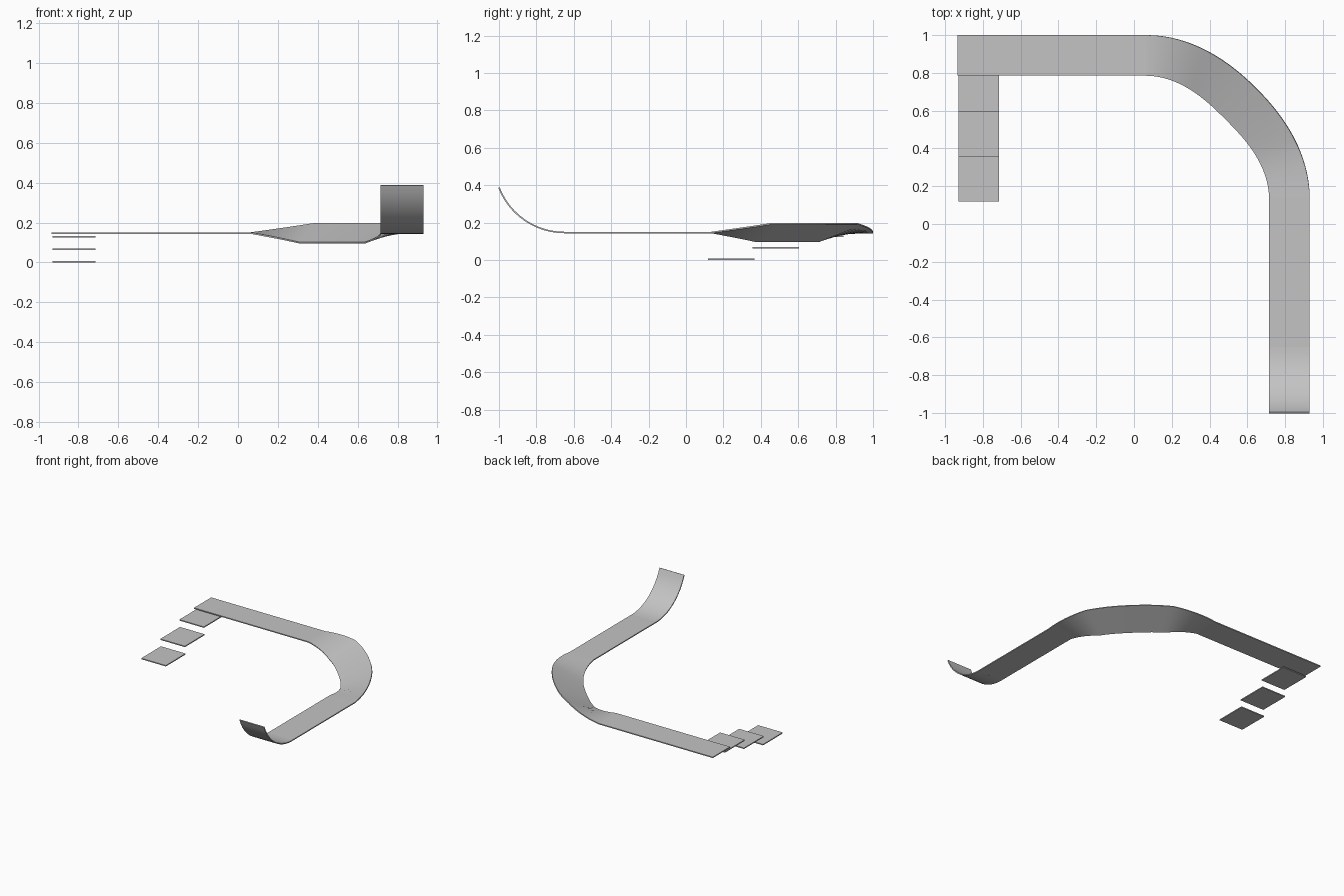
import bpy, bmesh, math
from mathutils import Vector

cube = bpy.data.objects.get("Cube")
if cube:
    bpy.data.objects.remove(cube, do_unlink=True)

GREY = bpy.data.materials.new("plain grey")
GREY.use_nodes = True
colour = (0.55, 0.55, 0.55, 1)
GREY.diffuse_color = colour
GREY.node_tree.nodes["Principled BSDF"].inputs["Base Color"].default_value = colour

THICK = 0.008
LEVEL = 0.147            # height of the flat track
X_IN, X_OUT = 0.715, 0.93
Y_IN, Y_OUT = 0.785, 1.0
CX, CY = 0.065, 0.135    # centre of the corner


def ribbon(name, stations):
    """Thin smooth strip through pairs of (inner, outer) edge points."""
    bm = bmesh.new()
    rows = [[bm.verts.new(p) for p in pair] for pair in stations]
    for (a, b), (c, d) in zip(rows, rows[1:]):
        bm.faces.new((a, b, d, c))
    bmesh.ops.recalc_face_normals(bm, faces=bm.faces)
    mesh = bpy.data.meshes.new(name)
    bm.to_mesh(mesh)
    bm.free()
    mesh.materials.append(GREY)
    obj = bpy.data.objects.new(name, mesh)
    bpy.context.collection.objects.link(obj)
    bpy.ops.object.select_all(action='DESELECT')
    bpy.context.view_layer.objects.active = obj
    obj.select_set(True)
    solid = obj.modifiers.new("thickness", 'SOLIDIFY')
    solid.thickness = THICK
    solid.offset = 0
    bpy.ops.object.modifier_apply(modifier=solid.name)
    bpy.ops.object.shade_smooth_by_angle()
    return obj


def across_x(x0, x1, y, z):
    return Vector((x0, y, z)), Vector((x1, y, z))


# Curled launch ramp: a circular arc tangent to the flat track
RADIUS, RAMP_Y, SWEEP = 0.375, -0.65, math.radians(69)
ramp = []
for i in range(13):
    a = SWEEP * (1 - i / 12)
    ramp.append(across_x(X_IN, X_OUT, RAMP_Y - RADIUS * math.sin(a),
                         LEVEL + RADIUS * (1 - math.cos(a))))
ribbon("launch_ramp", ramp)

# Side straight
ribbon("side_straight", [across_x(X_IN, X_OUT, y, LEVEL) for y in (RAMP_Y, CY)])


# Banked corner: twists up, holds the bank, then twists back
def corner_station(t):
    s = 1 - abs(2 * t - 1)
    pull = s * s * (3 - 2 * s)
    bank = 0.0475 * min(1, 2 * s)
    a = t * math.pi / 2
    pair = []
    for r, dip, side in ((0.65, 0.056, -1), (0.865, 0.041, 1)):
        r -= dip * pull
        pair.append(Vector((CX + r * math.cos(a), CY + r * math.sin(a),
                            LEVEL + side * bank)))
    return pair


STEPS = 32
ribbon("banked_corner", [corner_station(i / STEPS) for i in range(STEPS + 1)])

# Back straight
ribbon("back_straight", [(Vector((x, Y_IN, LEVEL)), Vector((x, Y_OUT, LEVEL)))
                         for x in (CX, -0.935)])

# Three floating steps leading down from the back straight
for i, name in enumerate(("lower_step", "middle_step", "upper_step")):
    y = 0.118 + 0.238 * i
    z = THICK / 2 + 0.062 * i
    ribbon(name, [across_x(-0.93, -0.715, yy, z) for yy in (y, y + 0.247)])
